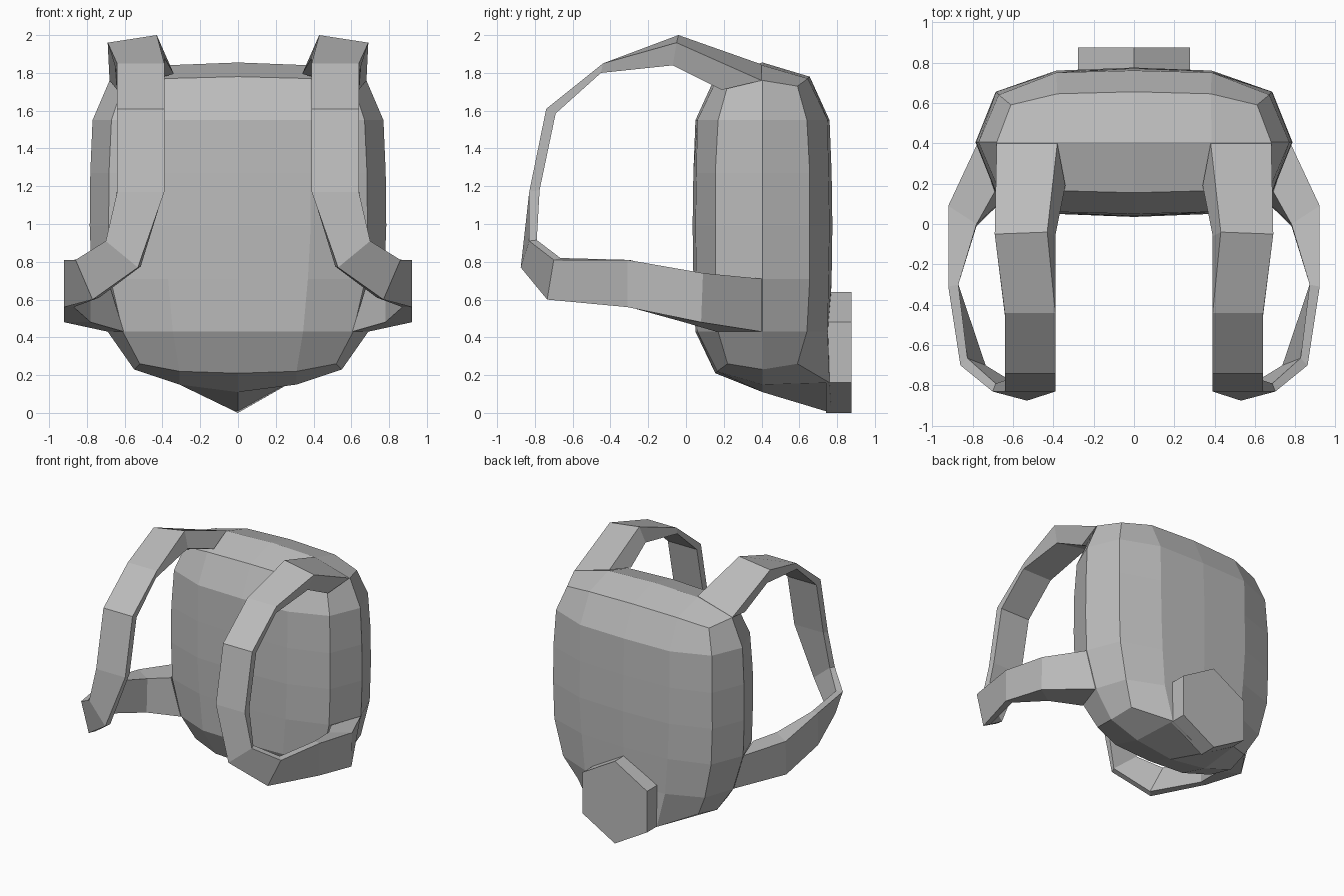
import bpy
import bmesh
from math import cos, sin, radians
from mathutils import Vector

cube = bpy.data.objects.get("Cube")
if cube:
    bpy.data.objects.remove(cube, do_unlink=True)

# One plain grey fabric colour
GREY = (0.5, 0.5, 0.5, 1)
fabric = bpy.data.materials.new("grey_fabric")
fabric.use_nodes = True
fabric.diffuse_color = GREY
for node in fabric.node_tree.nodes:
    if node.type == 'BSDF_PRINCIPLED':
        node.inputs["Base Color"].default_value = GREY


def finish(name, bm):
    """Turn a bmesh into a flat shaded object with outward normals."""
    bmesh.ops.recalc_face_normals(bm, faces=bm.faces)
    mesh = bpy.data.meshes.new(name)
    bm.to_mesh(mesh)
    bm.free()
    mesh.materials.append(fabric)
    obj = bpy.data.objects.new(name, mesh)
    bpy.context.scene.collection.objects.link(obj)
    return obj


def bridge(bm, lower, upper):
    """Join two closed rings of equal length with quads."""
    n = len(lower)
    for i in range(n):
        j = (i + 1) % n
        bm.faces.new((lower[i], lower[j], upper[j], upper[i]))


def loft(bm, rings):
    """Skin a list of point rings and return the vertex rings."""
    made = [[bm.verts.new(p) for p in ring] for ring in rings]
    for a, b in zip(made, made[1:]):
        bridge(bm, a, b)
    return made


MID_Y = 0.405


def body_ring(heights, widths, depths):
    """Ring of twelve points from centre, panel, corner and side values."""
    z0, za, zc, zs = heights
    xa, xc, xs = widths
    d0, da, dc = depths
    quarter = [(0, d0, z0), (xa, da, za), (xc, dc, zc), (xs, 0, zs)]
    front = [(x, MID_Y - d, z) for x, d, z in quarter]
    back = [(x, MID_Y + d, z) for x, d, z in reversed(quarter[:3])]
    half = front + back
    return half + [(-x, y, z) for x, y, z in reversed(half[1:-1])]


def cap(bm, ring, ridge_center, ridge_panel, panel_x):
    """Close a body ring with a grid that has a middle ridge."""
    right = bm.verts.new((panel_x, MID_Y, ridge_panel))
    mid = bm.verts.new((0, MID_Y, ridge_center))
    left = bm.verts.new((-panel_x, MID_Y, ridge_panel))
    ridge = [ring[3], right, mid, left, ring[9]]
    front = [ring[i] for i in (2, 1, 0, 11, 10)]
    back = [ring[i] for i in (4, 5, 6, 7, 8)]
    for side in (front, back):
        for i in range(4):
            bm.faces.new((side[i], side[i + 1], ridge[i + 1], ridge[i]))


# Padded main bag, lofted from the base upward
base = body_ring((0.21, 0.22, 0.26, 0.23), (0.31, 0.52, 0.55), (0.25, 0.24, 0.185))
base[5] = (0.28, 0.76, 0.16)
base[6] = (0, 0.77, 0)
base[7] = (-0.28, 0.76, 0.16)
rows = [
    (0.43, (0.345, 0.61, 0.69), (0.355, 0.345, 0.235)),
    (0.71, (0.37, 0.675, 0.775), (0.366, 0.35, 0.25)),
    (0.99, (0.385, 0.685, 0.785), (0.37, 0.355, 0.25)),
    (1.27, (0.385, 0.683, 0.782), (0.366, 0.35, 0.25)),
    (1.55, (0.385, 0.67, 0.77), (0.355, 0.345, 0.235)),
]
top = body_ring((1.78, 1.77, 1.73, 1.76), (0.38, 0.61, 0.68), (0.25, 0.24, 0.185))
bm = bmesh.new()
rings = loft(bm, [base] + [body_ring((z,) * 4, w, d) for z, w, d in rows] + [top])
cap(bm, rings[0], 0.11, 0.15, 0.31)
cap(bm, rings[-1], 1.855, 1.84, 0.385)
finish("bag_body", bm)

# Hexagonal pad low on the back
bm = bmesh.new()
hexagon = [(0.32 * sin(radians(60 * i)), 0.32 - 0.32 * cos(radians(60 * i)))
           for i in range(6)]
ends = loft(bm, [[(x, y, z) for x, z in hexagon] for y in (0.74, 0.875)])
for end in ends:
    bm.faces.new(end)
finish("back_hexagon_pad", bm)

# Shoulder strap sections: inner outer-edge, far outer-edge, step to the lining
shoulder = [
    ((0.38, 0.4, 1.845), (0.68, 0.4, 1.76), (-0.04, -0.21, -0.05)),
    ((0.43, -0.04, 2.0), (0.69, -0.05, 1.96), (-0.04, -0.02, -0.12)),
    ((0.39, -0.44, 1.85), (0.64, -0.44, 1.85), (0, -0.01, -0.05)),
    ((0.39, -0.74, 1.61), (0.64, -0.74, 1.61), (0, 0.05, -0.025)),
    ((0.39, -0.83, 1.17), (0.64, -0.83, 1.17), (0, 0.055, 0.01)),
]
# Lower strap sections, turning back around to the side of the bag
lower = [
    ((0.53, -0.875, 0.77), (0.70, -0.83, 0.91), (-0.015, 0.04, 0.005)),
    ((0.77, -0.735, 0.60), (0.86, -0.70, 0.81), (-0.035, 0.035, 0.01)),
    ((0.92, -0.31, 0.56), (0.92, -0.31, 0.81), (-0.05, 0.01, 0)),
    ((0.92, 0.08, 0.48), (0.92, 0.09, 0.74), (-0.14, -0.09, 0)),
    ((0.69, 0.4, 0.43), (0.775, 0.4, 0.71), (-0.085, -0.24, 0)),
]


def strap(name, side):
    sections = []
    for a, b, step in shoulder + lower:
        a, b, step = Vector(a), Vector(b), Vector(step)
        ring = [a, b, b + step, a + step]
        sections.append([(side * p.x, p.y, p.z) for p in ring])
    bm = bmesh.new()
    made = loft(bm, sections)
    bm.faces.new(made[0])
    bm.faces.new(made[-1])
    finish(name, bm)


strap("left_strap", 1)
strap("right_strap", -1)
